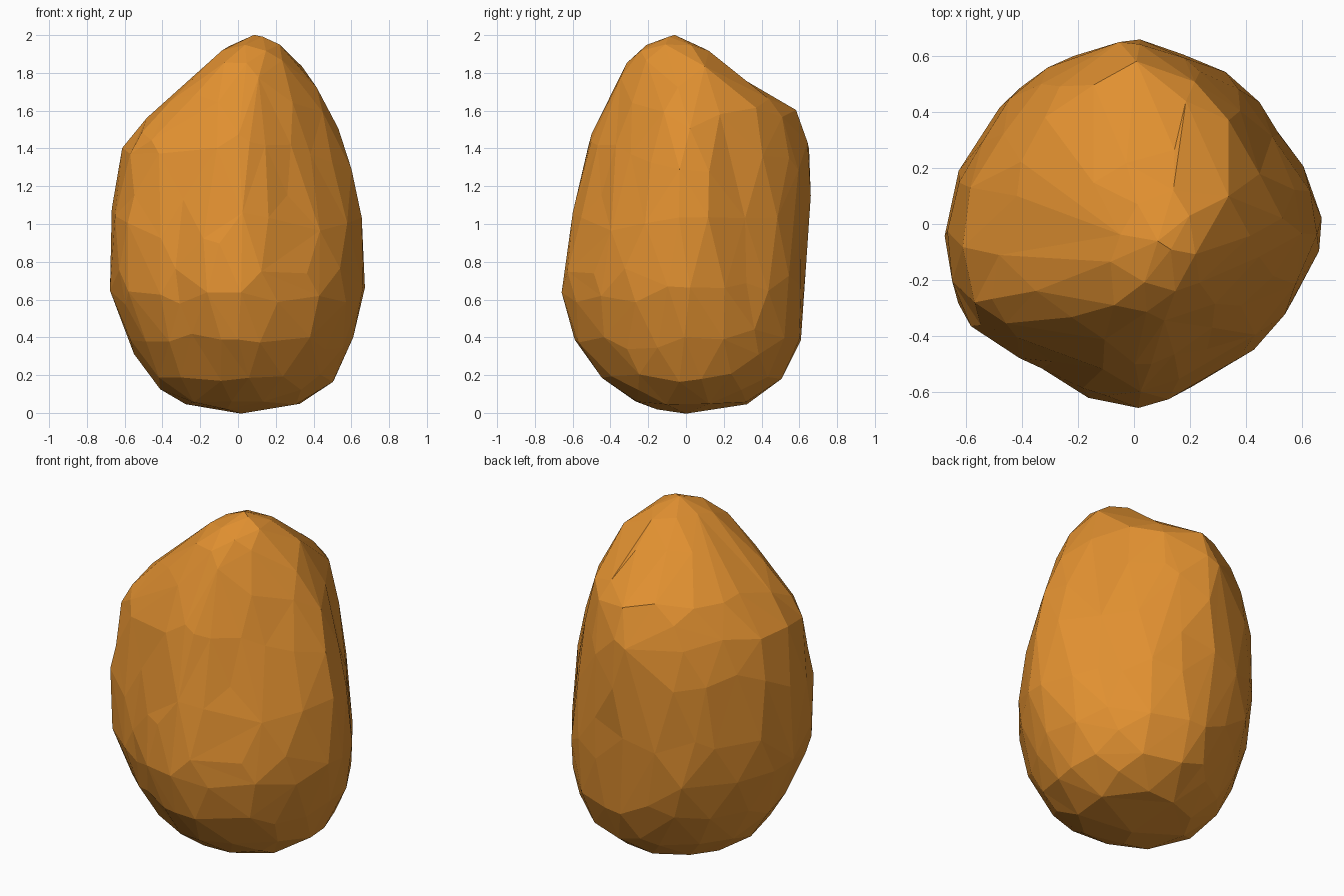
import bpy, bmesh, math, random

random.seed(4)

# Cross-sections of the boulder: height -> radius every 30 degrees, from +x towards +y
SECTIONS = [
    (0.00, [.05] * 12),
    (0.04, [.33, .33, .33, .31, .29, .28, .27, .26, .24, .23, .26, .30]),
    (0.17, [.51, .51, .51, .50, .43, .44, .47, .44, .40, .43, .44, .48]),
    (0.38, [.60, .60, .60, .60, .56, .55, .58, .57, .53, .59, .56, .57]),
    (0.65, [.67, .61, .63, .62, .63, .62, .67, .68, .61, .66, .61, .63]),
    (0.95, [.67, .59, .62, .64, .63, .63, .67, .69, .59, .62, .57, .60]),
    (1.20, [.63, .55, .59, .66, .63, .62, .65, .66, .55, .57, .50, .53]),
    (1.42, [.56, .51, .56, .65, .59, .57, .60, .62, .52, .52, .46, .47]),
    (1.62, [.48, .46, .52, .57, .51, .45, .42, .46, .43, .43, .40, .41]),
    (1.80, [.31, .35, .31, .27, .28, .27, .26, .30, .33, .31, .28, .28]),
    (1.93, [.16, .17, .17, .17, .16, .15, .15, .17, .19, .19, .18, .17]),
    (1.99, [.04] * 12),
]


def ring_radius(ring, angle):
    a = (angle / math.tau % 1.0) * 12
    i = int(a) % 12
    f = a - int(a)
    return ring[i] * (1 - f) + ring[(i + 1) % 12] * f


def rock_radius(z, angle):
    for (z0, r0), (z1, r1) in zip(SECTIONS, SECTIONS[1:]):
        if z <= z1:
            f = (z - z0) / (z1 - z0)
            return ring_radius(r0, angle) * (1 - f) + ring_radius(r1, angle) * f
    return 0.04


# Boulder: fine sphere wrapped onto the cross-sections, slightly rough
bm = bmesh.new()
bmesh.ops.create_icosphere(bm, subdivisions=4, radius=1)
for v in bm.verts:
    z = min(max(1 + v.co.z, 0), 1.99)
    angle = math.atan2(v.co.y, v.co.x)
    r = rock_radius(z, angle) * random.uniform(.998, 1.014)
    lean = max(0, (z - 1.6) / 0.4)
    v.co = (0.10 * lean + r * math.cos(angle),
            -0.07 * lean + r * math.sin(angle), z)
bmesh.ops.recalc_face_normals(bm, faces=bm.faces[:])
mesh = bpy.data.meshes.new("boulder")
bm.to_mesh(mesh)
bm.free()
boulder = bpy.data.objects.new("boulder", mesh)
bpy.context.collection.objects.link(boulder)

# Collapse to large irregular flat facets
decimate = boulder.modifiers.new("facets", 'DECIMATE')
decimate.ratio = 0.25

mat = bpy.data.materials.new("orange_stone")
mat.diffuse_color = (0.75, 0.28, 0.03, 1)
mesh.materials.append(mat)
